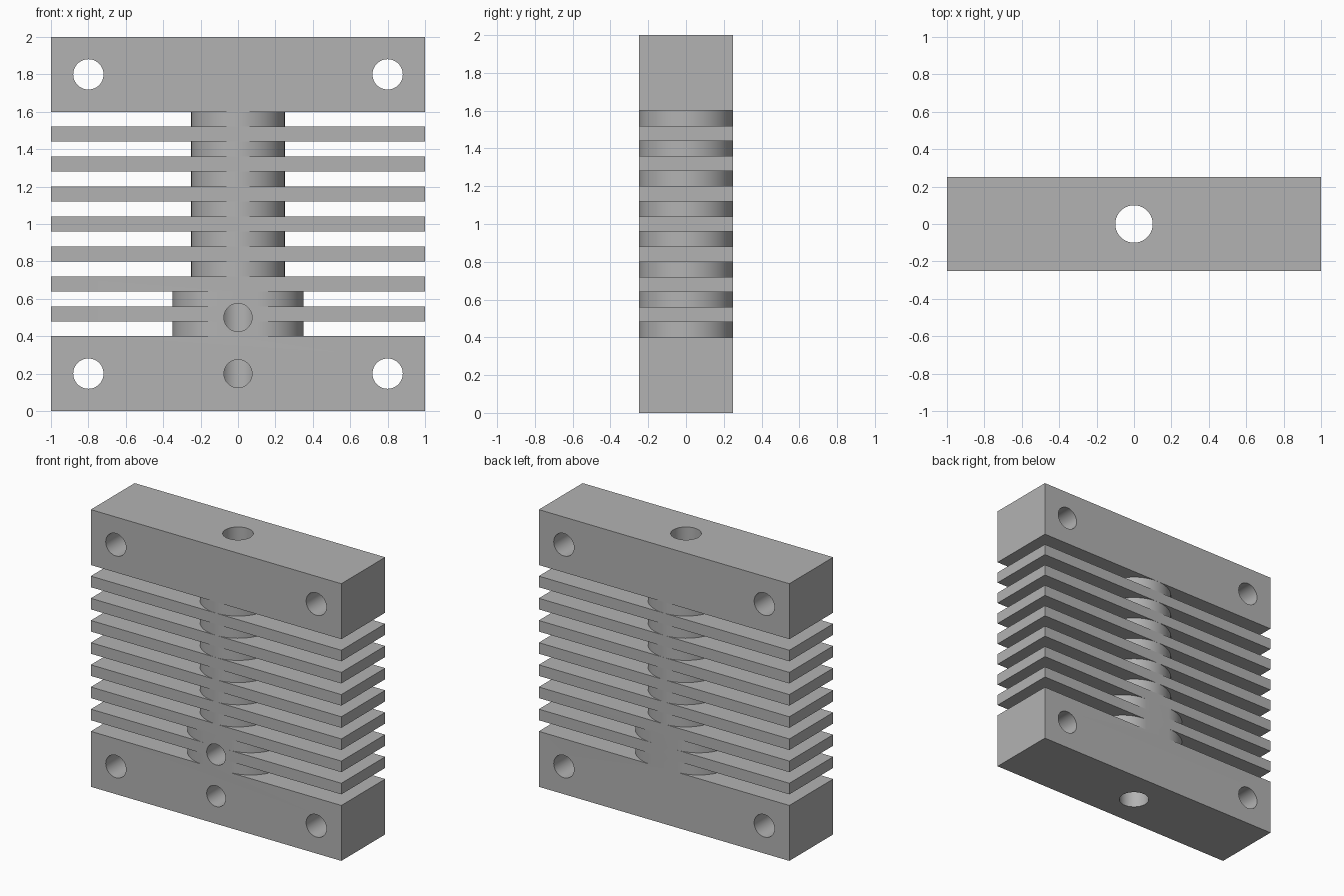
import bpy, bmesh, math
from mathutils import Matrix

cube = bpy.data.objects.get("Cube")
if cube:
    bpy.data.objects.remove(cube, do_unlink=True)

metal = bpy.data.materials.new("grey_metal")
metal.use_nodes = True
grey = (0.45, 0.45, 0.45, 1)
metal.diffuse_color = grey
metal.node_tree.nodes["Principled BSDF"].inputs["Base Color"].default_value = grey

DEPTH = 0.5


def extrude(name, outline, z0, z1):
    """Prism from an x/y outline."""
    bm = bmesh.new()
    face = bm.faces.new([bm.verts.new((x, y, z0)) for x, y in outline])
    top = bmesh.ops.extrude_face_region(bm, geom=[face])["geom"]
    moved = [v for v in top if isinstance(v, bmesh.types.BMVert)]
    bmesh.ops.translate(bm, verts=moved, vec=(0, 0, z1 - z0))
    bmesh.ops.recalc_face_normals(bm, faces=bm.faces)
    mesh = bpy.data.meshes.new(name)
    bm.to_mesh(mesh)
    bm.free()
    mesh.materials.append(metal)
    obj = bpy.data.objects.new(name, mesh)
    bpy.context.collection.objects.link(obj)
    return obj


def rectangle(w, d):
    return [(-w / 2, -d / 2), (w / 2, -d / 2), (w / 2, d / 2), (-w / 2, d / 2)]


def stadium(radius, offset, steps=32):
    """Two half circles, their centres offset either side of x = 0."""
    points = []
    for side, start in ((1, -math.pi / 2), (-1, math.pi / 2)):
        for i in range(steps + 1):
            if offset == 0 and i == steps:
                continue
            a = start + math.pi * i / steps
            points.append((side * offset + radius * math.cos(a), radius * math.sin(a)))
    return points


def modify(obj, kind, **settings):
    mod = obj.modifiers.new(kind.title(), kind)
    for key, value in settings.items():
        setattr(mod, key, value)
    bpy.ops.object.select_all(action="DESELECT")
    bpy.context.view_layer.objects.active = obj
    obj.select_set(True)
    bpy.ops.object.modifier_apply(modifier=mod.name)


def drill(obj, radius, start, end, axis):
    """Cut a round hole along y or z, between two depths, at a point."""
    cutter = extrude("drill_cutter", stadium(radius, 0), start, end)
    cutter.hide_render = True
    x, height = axis
    if height is not None:
        turn = Matrix.Rotation(-math.pi / 2, 4, "X")
        cutter.data.transform(Matrix.Translation((x, 0, height)) @ turn)
    modify(obj, "BOOLEAN", operation="DIFFERENCE", solver="EXACT", object=cutter)
    bpy.data.objects.remove(cutter, do_unlink=True)


# End blocks, round core and wider core foot
block = extrude("heat_sink", rectangle(2, DEPTH), 0, 0.4)
parts = [extrude("top_block", rectangle(2, DEPTH), 1.6, 2),
         extrude("core", stadium(DEPTH / 2, 0), 0.64, 1.6),
         extrude("core_foot", stadium(DEPTH / 2, 0.1), 0.4, 0.64)]

# Cooling fins
for i in range(7):
    z = 0.48 + 0.16 * i
    parts.append(extrude("fin", rectangle(2, DEPTH), z, z + 0.08))

# Fuse everything into one solid
for part in parts:
    modify(block, "BOOLEAN", operation="UNION", solver="EXACT", object=part)
    bpy.data.objects.remove(part, do_unlink=True)

# Vertical bore, corner bolt holes and blind front holes
drill(block, 0.1, -0.1, 2.1, (0, None))
for x in (-0.8, 0.8):
    for z in (0.2, 1.8):
        drill(block, 0.081, -0.4, 0.4, (x, z))
for z in (0.2, 0.5):
    drill(block, 0.075, -0.4, 0, (0, z))

bpy.ops.object.select_all(action="DESELECT")
bpy.context.view_layer.objects.active = block
block.select_set(True)
bpy.ops.object.shade_smooth_by_angle(angle=math.radians(30))
